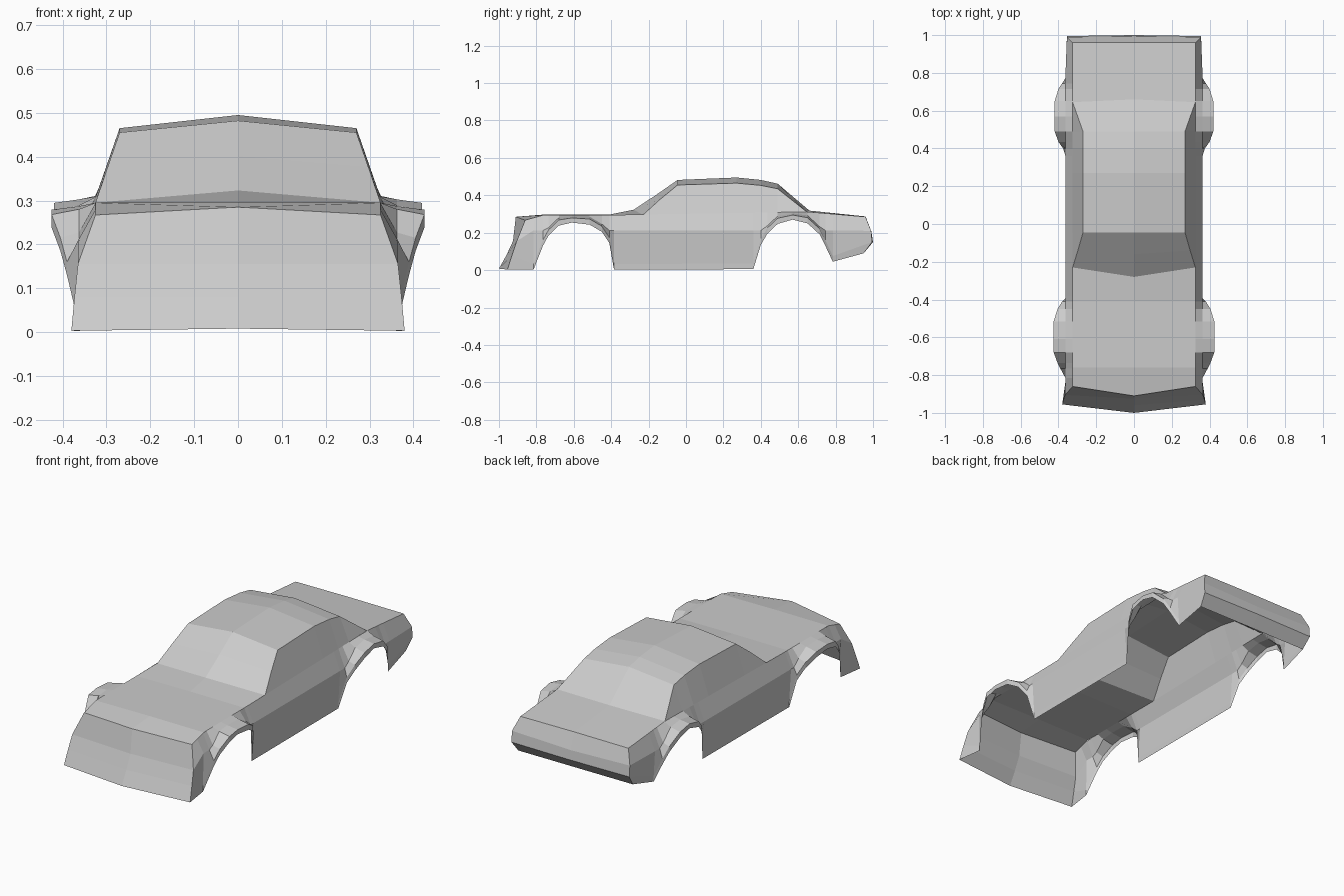
import bpy

if "Cube" in bpy.data.objects:
    bpy.data.objects.remove(bpy.data.objects["Cube"])


def loft(name, rows):
    """Skin quads between rows of points (right half) and mirror to the left."""
    verts = [p for row in rows for p in row]
    n = len(rows[0])
    faces = [(r * n + c, r * n + c + 1, (r + 1) * n + c + 1, (r + 1) * n + c)
             for r in range(len(rows) - 1) for c in range(n - 1)]
    me = bpy.data.meshes.new(name)
    me.from_pydata(verts, [], faces)
    me.validate()
    ob = bpy.data.objects.new(name, me)
    bpy.context.collection.objects.link(ob)
    mod = ob.modifiers.new("Mirror", 'MIRROR')
    mod.use_axis = (True, False, False)
    mod.merge_threshold = 0.0005
    return ob


def lerp_line(line, y):
    for (y0, z0), (y1, z1) in zip(line, line[1:]):
        if y <= y1:
            return z0 + (z1 - z0) * (y - y0) / (y1 - y0)
    return line[-1][1]


def crown(rows):
    """Rows of (centre y, centre z, edge y, edge x, edge z)."""
    return [[(0, cy, cz), (x, y, z)] for cy, cz, y, x, z in rows]


# Crowned panels from nose to tail
nose = [(-1.0, .008, -.955, .38, .003), (-.96, .08, -.93, .373, .08),
        (-.925, .155, -.905, .365, .155), (-.91, .285, -.86, .325, .267)]
hood = [nose[-1], (-.76, .297, -.76, .325, .295), (-.41, .297, -.41, .325, .295),
        (-.28, .323, -.23, .325, .295)]
screen = [hood[-1], (-.16, .402, -.14, .297, .377), (-.045, .482, -.045, .27, .455)]
roof = [screen[-1], (.27, .495, .27, .27, .465), (.4, .482, .4, .27, .453),
        (.49, .462, .49, .27, .435)]
rear_window = [roof[-1], (.66, .318, .645, .325, .312)]
boot = [rear_window[-1], (.96, .287, .96, .325, .285)]
tail = [boot[-1], (.992, .2, .99, .355, .21), (1.0, .15, .995, .355, .15),
        (.95, .09, .95, .345, .09)]
for name, rows in (("front_panel", nose), ("hood", hood), ("windscreen", screen),
                   ("roof", roof), ("rear_window", rear_window),
                   ("boot_lid", boot), ("rear_panel", tail)):
    loft(name, crown(rows))

# Cabin sides, from the roof edge down to the beltline
belt = [(-.86, .267), (-.76, .295), (-.23, .295), (.645, .312), (.96, .285)]
cabin = screen + roof[1:] + rear_window[1:]
loft("cabin_side", [[(x, y, z), (.325, y, lerp_line(belt, y))]
                    for _, _, y, x, z in cabin])

# Lower edge of the body side: sills and the two wheel arch rims (y, x, z)
rim = [(-.815, .36, .003), (-.765, .39, .13), (-.735, .405, .185),
       (-.68, .425, .238), (-.61, .425, .254), (-.515, .425, .243),
       (-.45, .405, .205), (-.41, .38, .145), (-.385, .352, .003),
       (.36, .352, .005), (.4, .375, .135), (.435, .4, .195),
       (.49, .42, .247), (.57, .42, .27), (.65, .42, .25),
       (.715, .4, .19), (.745, .38, .13), (.785, .355, .045)]


def side_column(y, x, z):
    top = lerp_line(belt, y)
    shoulder = min(max(.212, z + .042), top - .008)
    lip = min(z + .03, shoulder - .008)
    return [(.325, y, top), (.363, y, shoulder), (x, y, lip), (x, y, z)]


def end_column(rows):
    return [(x, y, z) for _, _, y, x, z in rows]


# Body sides with flared arches, joined to the nose and tail edges
loft("body_side", [end_column(nose[::-1])]
     + [side_column(*p) for p in rim] + [end_column(tail)])
